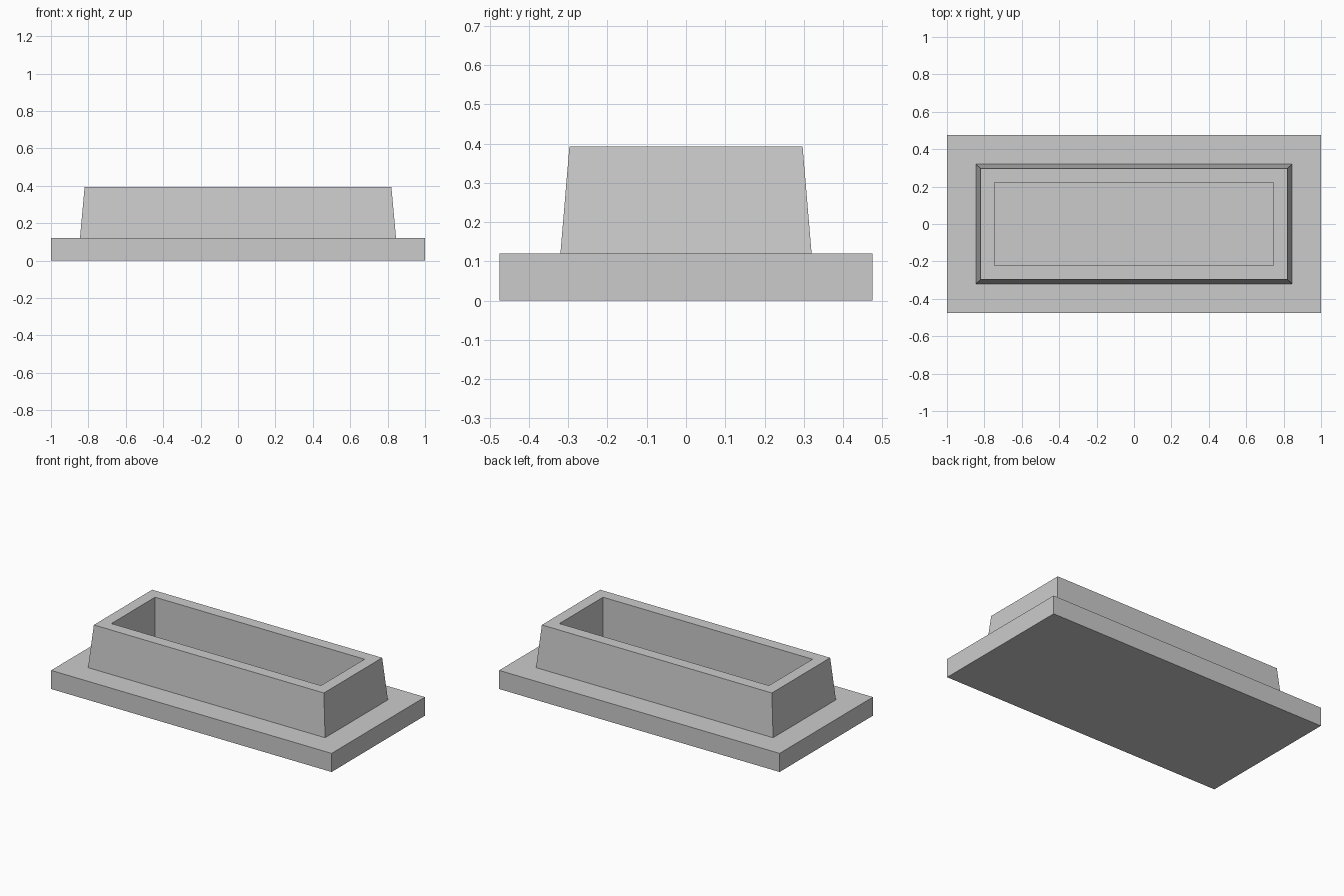
import bpy
import bmesh
from mathutils import Vector

cube = bpy.data.objects.get("Cube")
if cube:
    bpy.data.objects.remove(cube, do_unlink=True)

# Plain grey for every part
grey = bpy.data.materials.new("grey")
grey.use_nodes = True
colour = (0.6, 0.6, 0.6, 1)
grey.diffuse_color = colour
grey.node_tree.nodes["Principled BSDF"].inputs["Base Color"].default_value = colour


def add_object(name, bm):
    bmesh.ops.recalc_face_normals(bm, faces=bm.faces)
    mesh = bpy.data.meshes.new(name)
    bm.to_mesh(mesh)
    bm.free()
    mesh.materials.append(grey)
    obj = bpy.data.objects.new(name, mesh)
    bpy.context.collection.objects.link(obj)
    return obj


def rectangle(bm, half_x, half_y, z):
    corners = ((-1, -1), (1, -1), (1, 1), (-1, 1))
    return [bm.verts.new(Vector((sx * half_x, sy * half_y, z))) for sx, sy in corners]


def stacked(name, sections):
    """Join rectangular sections with side walls and cap both ends."""
    bm = bmesh.new()
    rings = [rectangle(bm, *s) for s in sections]
    for low, high in zip(rings, rings[1:]):
        for i in range(4):
            j = (i + 1) % 4
            bm.faces.new((low[i], low[j], high[j], high[i]))
    bm.faces.new(rings[0])
    bm.faces.new(rings[-1])
    return add_object(name, bm)


BASE_TOP = 0.12
RIM = 0.393

# One solid: flat plinth, tapered trough walls, rim and straight-sided recess
stacked("plinth_with_trough", [
    (1.0, 0.475, 0),
    (1.0, 0.475, BASE_TOP),
    (0.845, 0.32, BASE_TOP),
    (0.82, 0.297, RIM),
    (0.747, 0.222, RIM),
    (0.747, 0.222, BASE_TOP),
])
